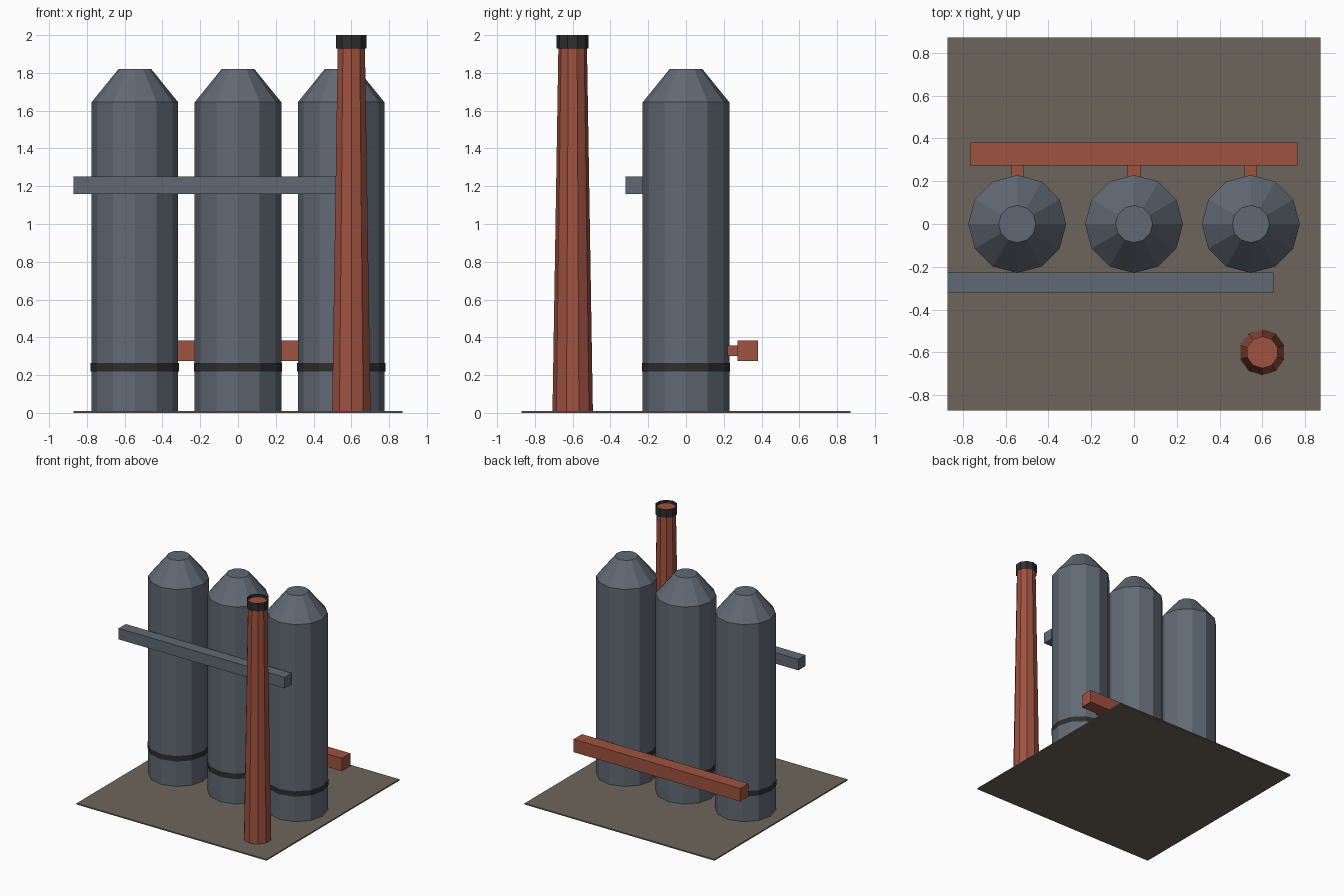
import bpy
import bmesh
from mathutils import Matrix, Vector

cube = bpy.data.objects.get("Cube")
if cube:
    bpy.data.objects.remove(cube, do_unlink=True)


def linear(v):
    v /= 255
    return v / 12.92 if v <= 0.04045 else ((v + 0.055) / 1.055) ** 2.4


def material(name, *rgb):
    color = [linear(v) for v in rgb] + [1]
    mat = bpy.data.materials.new(name)
    mat.use_nodes = True
    mat.diffuse_color = color
    bsdf = next(n for n in mat.node_tree.nodes if n.type == "BSDF_PRINCIPLED")
    bsdf.inputs["Base Color"].default_value = color
    return mat


steel = material("blue grey steel", 97, 105, 116)
brick = material("brick red", 159, 82, 64)
iron = material("dark iron", 46, 46, 46)
earth = material("brown earth", 109, 101, 91)


def finish(bm, name, mat):
    mesh = bpy.data.meshes.new(name)
    bm.to_mesh(mesh)
    bm.free()
    mesh.materials.append(mat)
    obj = bpy.data.objects.new(name, mesh)
    bpy.context.collection.objects.link(obj)
    return obj


def box(name, mat, low, high):
    low, high = Vector(low), Vector(high)
    bm = bmesh.new()
    place = Matrix.Translation((low + high) / 2) @ Matrix.Diagonal((high - low).to_4d())
    place[3][3] = 1
    bmesh.ops.create_cube(bm, size=1, matrix=place)
    return finish(bm, name, mat)


def turned(name, mat, x, y, sides, rings, capped=True):
    """Faceted upright shell through (radius, height) rings."""
    bm = bmesh.new()
    loops = []
    for radius, z in rings:
        place = Matrix.Translation((x, y, z))
        loops.append(bmesh.ops.create_circle(
            bm, segments=sides, radius=radius, matrix=place)["verts"])
    for a, b in zip(loops, loops[1:]):
        for i in range(sides):
            j = (i + 1) % sides
            bm.faces.new((a[i], a[j], b[j], b[i]))
    if capped:
        bm.faces.new(loops[0][::-1])
        bm.faces.new(loops[-1])
    bmesh.ops.recalc_face_normals(bm, faces=bm.faces)
    return finish(bm, name, mat)


# Ground slab
box("ground_slab", earth, (-0.872, -0.872, 0), (0.872, 0.872, 0.01))

# Row of three tapered towers, each with an iron band and a pipe stub
for side, x in (("right", -0.546), ("middle", 0), ("left", 0.546)):
    turned(side + "_tower", steel, x, 0, 12,
           [(0.229, 0.005), (0.229, 1.645), (0.087, 1.82)])
    turned(side + "_tower_band", iron, x, 0, 12,
           [(0.234, 0.219), (0.234, 0.264)], capped=False)
    box(side + "_pipe_stub", brick, (x - 0.03, 0.2, 0.302), (x + 0.03, 0.28, 0.358))

# Rear main duct and front upper gantry
box("main_duct", brick, (-0.764, 0.273, 0.276), (0.764, 0.382, 0.384))
box("upper_gantry", steel, (-0.872, -0.32, 1.16), (0.652, -0.227, 1.252))

# Chimney with an open iron collar
turned("chimney", brick, 0.6, -0.6, 10, [(0.107, 0.005), (0.075, 1.98)])
turned("chimney_collar", iron, 0.6, -0.6, 10, [(0.085, 1.93), (0.085, 2)], capped=False)
